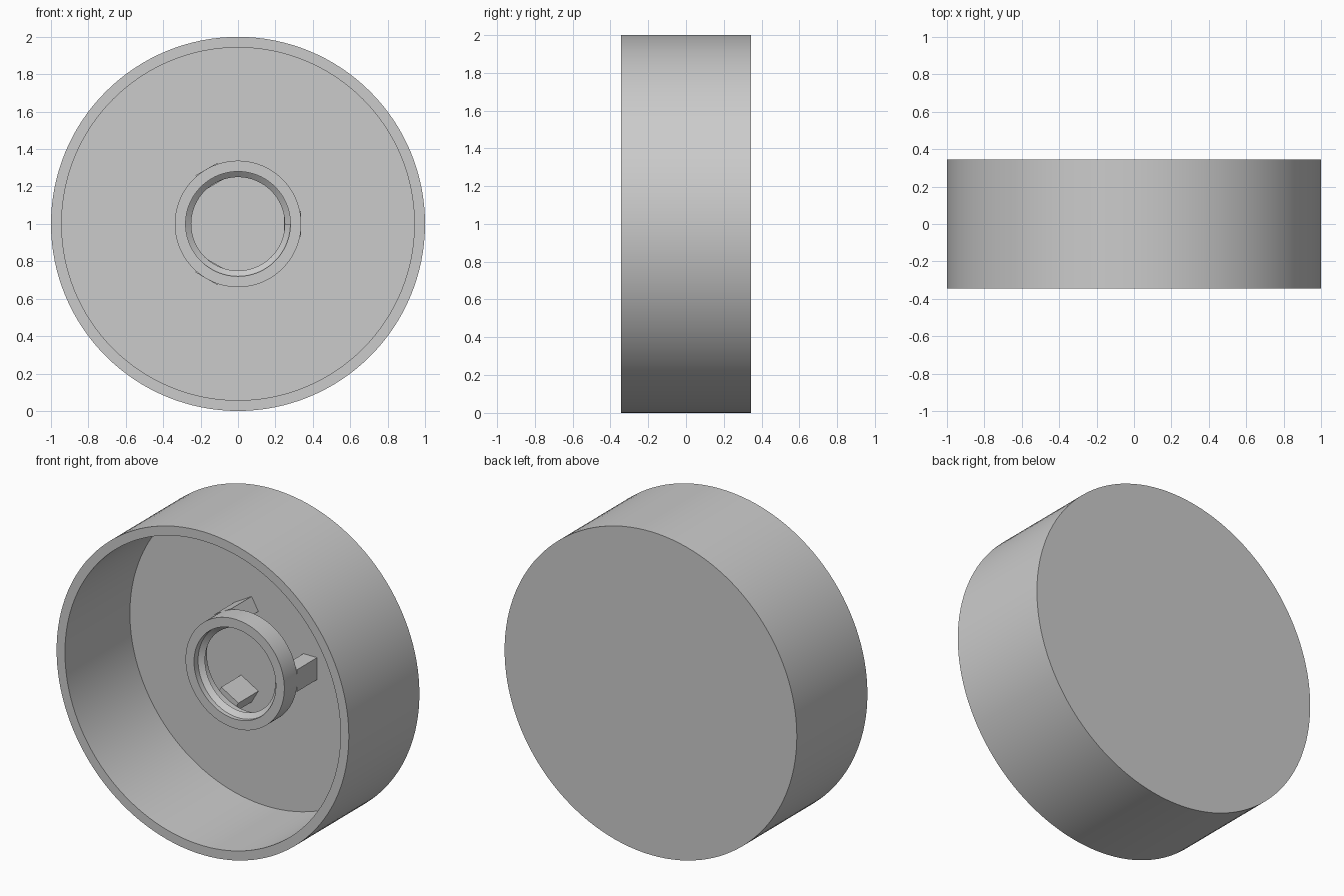
import bpy, bmesh, math
from mathutils import Matrix, Vector

cube = bpy.data.objects.get("Cube")
if cube:
    bpy.data.objects.remove(cube, do_unlink=True)

GREY = (0.6, 0.6, 0.6, 1.0)
mat = bpy.data.materials.new("light_grey")
mat.use_nodes = True
mat.diffuse_color = GREY
mat.node_tree.nodes["Principled BSDF"].inputs["Base Color"].default_value = GREY

CENTRE = Vector((0, 0, 1))
HALF = 0.345       # half depth of the drum
FLOOR = 0.29       # inner face of the back plate
RING_FRONT, RING_BACK = -0.03, 0.095


def finish(bm, name):
    """Turn a bmesh built around the y axis into a shaded object."""
    bmesh.ops.remove_doubles(bm, verts=bm.verts, dist=1e-5)
    bmesh.ops.recalc_face_normals(bm, faces=bm.faces)
    bmesh.ops.translate(bm, verts=bm.verts, vec=CENTRE)
    mesh = bpy.data.meshes.new(name)
    bm.to_mesh(mesh)
    bm.free()
    mesh.materials.append(mat)
    obj = bpy.data.objects.new(name, mesh)
    bpy.context.collection.objects.link(obj)
    bpy.ops.object.select_all(action="DESELECT")
    obj.select_set(True)
    bpy.context.view_layer.objects.active = obj
    bpy.ops.object.shade_smooth_by_angle(angle=math.radians(30))
    return obj


def lathe(name, profile, closed=False, steps=128):
    """Spin (radius, y) points around the y axis."""
    bm = bmesh.new()
    verts = [bm.verts.new((r, y, 0)) for r, y in profile]
    pairs = list(zip(verts, verts[1:]))
    if closed:
        pairs.append((verts[-1], verts[0]))
    edges = [bm.edges.new(p) for p in pairs]
    bmesh.ops.spin(bm, geom=verts + edges, cent=(0, 0, 0), axis=(0, 1, 0),
                   angle=math.tau, steps=steps)
    return finish(bm, name)


# Open drum with a closed back
lathe("drum_shell", [(0, FLOOR), (0.943, FLOOR), (0.943, -HALF),
                     (1, -HALF), (1, HALF), (0, HALF)])

# Raised collar in the middle
lathe("collar", [(0.28, RING_FRONT), (0.338, RING_FRONT),
                 (0.338, RING_BACK), (0.28, RING_BACK)], closed=True)

# Three posts holding the collar off the back plate
for i in range(3):
    bm = bmesh.new()
    inner, outer, half_width = 0.245, 0.338, 0.068
    size = (outer - inner, FLOOR - RING_BACK, 2 * half_width)
    middle = Vector(((inner + outer) / 2, (FLOOR + RING_BACK) / 2, 0))
    bmesh.ops.create_cube(bm, size=1, matrix=Matrix.Translation(middle)
                          @ Matrix.Diagonal((*size, 1)))
    bmesh.ops.rotate(bm, verts=bm.verts,
                     matrix=Matrix.Rotation(i * math.tau / 3, 3, "Y"))
    finish(bm, f"collar_post_{i + 1}")

# Single turn of triangular thread inside the collar
bm = bmesh.new()
steps = 96
rows = []
for i in range(steps + 1):
    t = i / steps
    a = -math.tau * t
    y = 0.005 + 0.06 * t
    rows.append([bm.verts.new((r * math.cos(a), y + dy, r * math.sin(a)))
                 for r, dy in ((0.282, -0.027), (0.25, 0), (0.282, 0.027))])
for a, b in zip(rows, rows[1:]):
    for k in range(3):
        n = (k + 1) % 3
        bm.faces.new((a[k], a[n], b[n], b[k]))
bm.faces.new(rows[0])
bm.faces.new(rows[-1])
finish(bm, "collar_thread")
